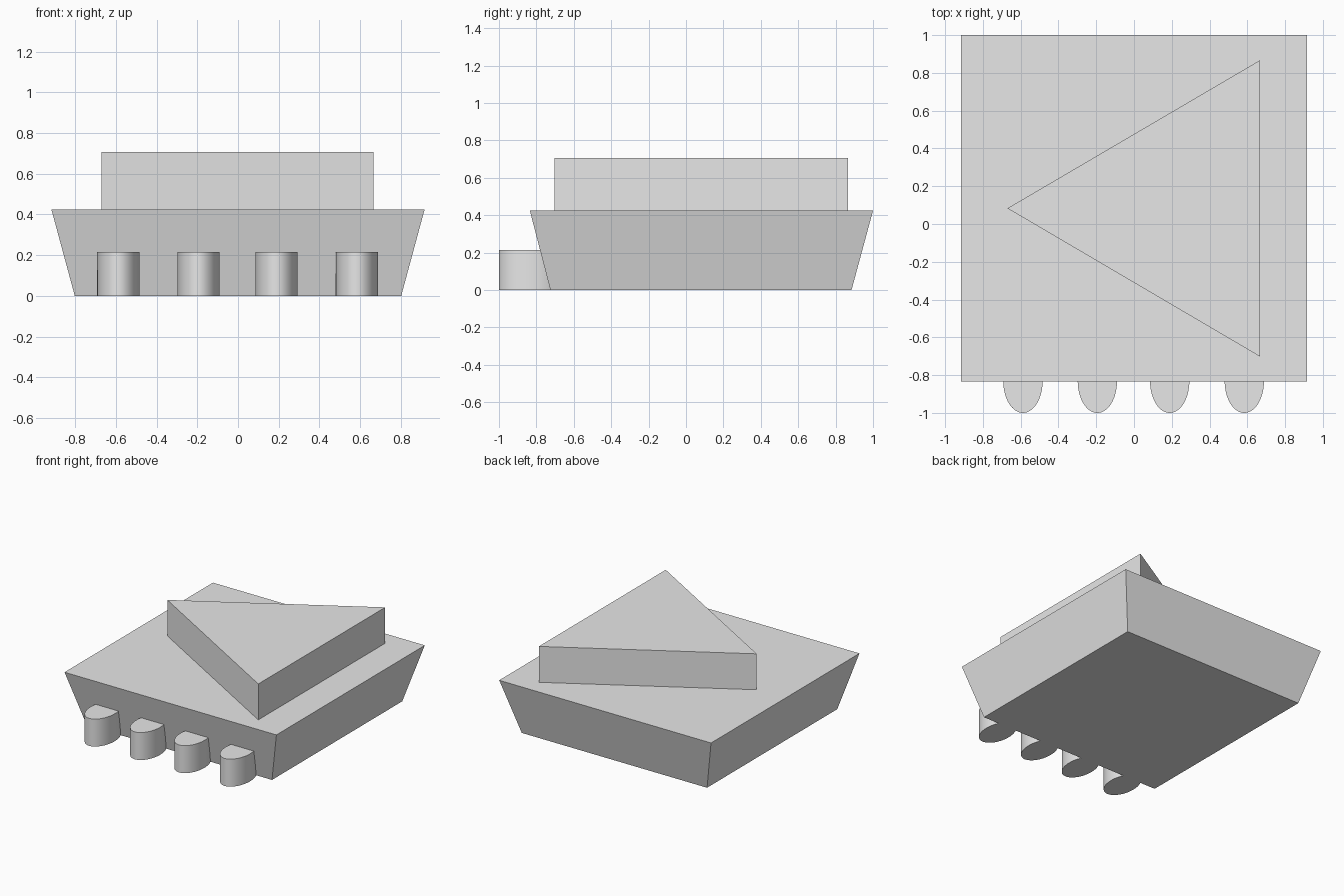
import bpy
import bmesh
import math

cube = bpy.data.objects.get("Cube")
if cube:
    bpy.data.objects.remove(cube, do_unlink=True)

grey = bpy.data.materials.new("light_grey")
grey.use_nodes = True
colour = (0.8, 0.8, 0.8, 1)
grey.diffuse_color = colour
grey.node_tree.nodes["Principled BSDF"].inputs["Base Color"].default_value = colour


def loft(name, bottom, top, z0, z1):
    """Closed solid between two matching outlines."""
    bm = bmesh.new()
    low = [bm.verts.new((x, y, z0)) for x, y in bottom]
    high = [bm.verts.new((x, y, z1)) for x, y in top]
    bm.faces.new(low[::-1])
    bm.faces.new(high)
    for i in range(len(low)):
        j = (i + 1) % len(low)
        bm.faces.new((low[i], low[j], high[j], high[i]))
    bmesh.ops.recalc_face_normals(bm, faces=bm.faces)
    mesh = bpy.data.meshes.new(name)
    bm.to_mesh(mesh)
    bm.free()
    mesh.materials.append(grey)
    obj = bpy.data.objects.new(name, mesh)
    bpy.context.collection.objects.link(obj)
    return obj


def rectangle(half_width, front, back):
    return [(-half_width, front), (half_width, front),
            (half_width, back), (-half_width, back)]


# Flared base, wider at the top
loft("flared_base", rectangle(0.802, -0.725, 0.885),
     rectangle(0.917, -0.835, 1.0), 0, 0.425)

# Triangular block on top
triangle = [(-0.67, 0.083), (0.667, -0.702), (0.667, 0.867)]
loft("triangular_block", triangle, triangle, 0.425, 0.706)

# Row of oval pegs along the front
for number, x in enumerate((-0.588, -0.194, 0.189, 0.584), 1):
    oval = []
    for i in range(64):
        a = math.tau * i / 64
        oval.append((x + 0.104 * math.cos(a), -0.832 + 0.168 * math.sin(a)))
    peg = loft(f"front_peg_{number}", oval, oval, 0, 0.215)
    bpy.ops.object.select_all(action="DESELECT")
    peg.select_set(True)
    bpy.context.view_layer.objects.active = peg
    bpy.ops.object.shade_smooth_by_angle(angle=math.radians(30))
